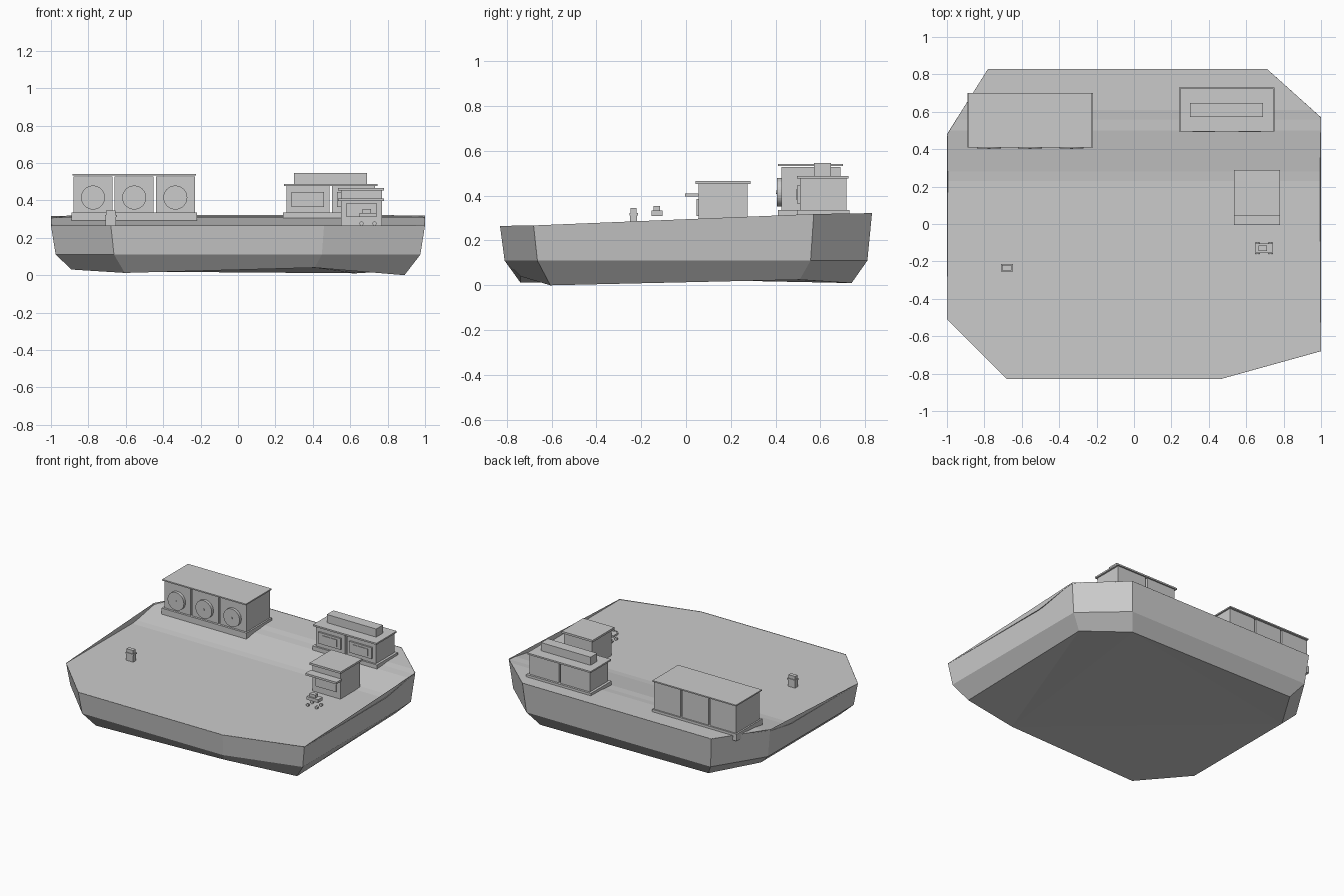
import bpy, bmesh, math

if "Cube" in bpy.data.objects:
    bpy.data.objects.remove(bpy.data.objects["Cube"])

OUTLINE = [(-0.68, -0.83), (0.46, -0.83), (1.0, -0.68), (1.0, 0.57),
           (0.71, 0.83), (-0.78, 0.83), (-1.0, 0.48), (-1.0, -0.51)]
RIM_Z = [0.265, 0.265, 0.267, 0.318, 0.322, 0.322, 0.315, 0.265]
BOTTOM_Z = [0.012, 0.04, 0.0, 0.025, 0.01, 0.02, 0.03, 0.03]


def finish(name, bm):
    me = bpy.data.meshes.new(name)
    bm.to_mesh(me)
    bm.free()
    ob = bpy.data.objects.new(name, me)
    bpy.context.collection.objects.link(ob)
    return ob


def box(name, x, y, z):
    """Box from (min, max) pairs."""
    bm = bmesh.new()
    bmesh.ops.create_cube(bm, size=1)
    for v in bm.verts:
        v.co = [(r[0] + r[1]) / 2 + c * (r[1] - r[0]) for r, c in zip((x, y, z), v.co)]
    return finish(name, bm)


def disc(name, x, y, z, radius, depth, sides=32):
    """Cylinder with its axis along y."""
    bpy.ops.mesh.primitive_cylinder_add(vertices=sides, radius=radius, depth=depth,
                                        location=(x, y, z), rotation=(math.pi / 2, 0, 0))
    bpy.context.object.name = name


# Faceted hull: rim, waist and keel rings
bm = bmesh.new()
rings = []
for scale, heights in ((0.89, BOTTOM_Z), (0.975, [0.11] * 8), (1.0, RIM_Z)):
    rings.append([bm.verts.new((x * scale, y * scale, z))
                  for (x, y), z in zip(OUTLINE, heights)])
for low, high in zip(rings, rings[1:]):
    for i in range(8):
        j = (i + 1) % 8
        bm.faces.new((low[i], low[j], high[j], high[i]))
bm.faces.new(rings[0][::-1])
bmesh.ops.triangulate(bm, faces=[f for f in bm.faces if len(f.verts) > 4])
finish("base_hull", bm)

# Deck: outline cut across y, then bent up towards the back
PROFILE = [(-0.83, 0.263), (0.23, 0.265), (0.28, 0.27), (0.5, 0.307),
           (0.56, 0.31), (0.61, 0.316), (0.83, 0.32)]


def deck_z(y):
    for (y0, z0), (y1, z1) in zip(PROFILE, PROFILE[1:]):
        if y <= y1 + 1e-5:
            return z0 + (z1 - z0) * (y - y0) / (y1 - y0)
    return PROFILE[-1][1]


bm = bmesh.new()
bm.faces.new([bm.verts.new((x, y, 0)) for x, y in OUTLINE])
for y, _ in PROFILE[1:-1]:
    bmesh.ops.bisect_plane(bm, geom=bm.verts[:] + bm.edges[:] + bm.faces[:],
                           plane_co=(0, y, 0), plane_no=(0, 1, 0))
for v in bm.verts:
    v.co.z = deck_z(v.co.y)
finish("deck", bm)

# Long block: plinth, three bays with round fronts, thin roof
box("long_plinth", (-0.89, -0.22), (0.41, 0.70), (0.285, 0.335))
box("long_roof", (-0.885, -0.225), (0.41, 0.70), (0.532, 0.541))
for i in range(3):
    cx = -0.775 + 0.22 * i
    box(f"long_bay_{i}", (cx - 0.104, cx + 0.104), (0.425, 0.69), (0.335, 0.528))
    disc(f"round_front_{i}", cx, 0.416, 0.415, 0.064, 0.022)
    disc(f"round_hub_{i}", cx, 0.404, 0.415, 0.008, 0.006, 12)

# Wide block: plinth, two bays with framed panels, roof and raised ridge box
box("wide_plinth", (0.24, 0.75), (0.495, 0.73), (0.295, 0.335))
box("wide_roof", (0.245, 0.745), (0.495, 0.725), (0.477, 0.488))
box("ridge_box", (0.30, 0.69), (0.572, 0.647), (0.488, 0.546))
for i in range(2):
    cx = 0.373 + 0.245 * i
    box(f"wide_bay_{i}", (cx - 0.115, cx + 0.115), (0.508, 0.715), (0.33, 0.477))
    box(f"panel_{i}", (cx - 0.088, cx + 0.088), (0.496, 0.51), (0.365, 0.445))
    box(f"panel_slot_{i}", (cx - 0.06, cx + 0.06), (0.492, 0.5), (0.38, 0.43))

# Kiosk: body, roof, awning and hatch
box("kiosk_body", (0.55, 0.77), (0.055, 0.275), (0.263, 0.452))
box("kiosk_roof", (0.535, 0.78), (0.043, 0.288), (0.452, 0.466))
box("kiosk_awning", (0.535, 0.78), (-0.005, 0.056), (0.396, 0.41))
box("kiosk_hatch", (0.58, 0.74), (0.046, 0.056), (0.31, 0.385))

# Small cart with wheels
box("cart_body", (0.65, 0.74), (-0.155, -0.105), (0.31, 0.333))
box("cart_top", (0.665, 0.712), (-0.145, -0.115), (0.333, 0.354))
for x in (0.66, 0.73):
    for y in (-0.155, -0.105):
        disc("cart_wheel", x, y, 0.276, 0.011, 0.012, 12)

# Small bin with lid
box("bin_body", (-0.708, -0.652), (-0.25, -0.218), (0.262, 0.318))
box("bin_lid", (-0.711, -0.648), (-0.253, -0.215), (0.312, 0.322))
box("bin_top", (-0.706, -0.654), (-0.248, -0.22), (0.322, 0.346))
